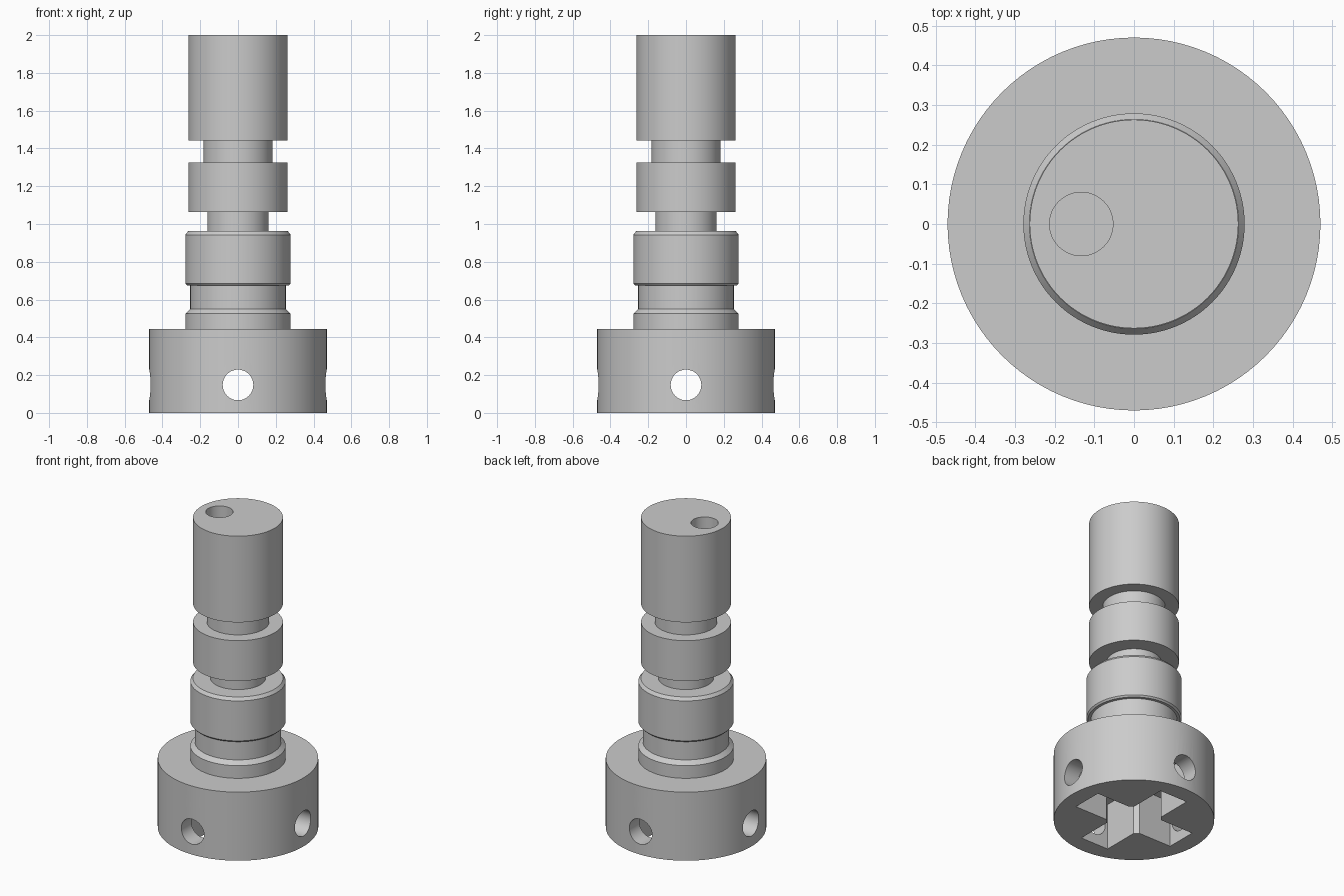
import bpy, bmesh, math
from mathutils import Matrix, Vector

if "Cube" in bpy.data.objects:
    bpy.data.objects.remove(bpy.data.objects["Cube"])

SEG = 96
grey = bpy.data.materials.new("plain grey")
grey.diffuse_color = (0.6, 0.6, 0.6, 1)
grey.use_nodes = True
grey.node_tree.nodes["Principled BSDF"].inputs["Base Color"].default_value = grey.diffuse_color


def make_object(name, bm):
    bmesh.ops.recalc_face_normals(bm, faces=bm.faces)
    mesh = bpy.data.meshes.new(name)
    bm.to_mesh(mesh)
    bm.free()
    mesh.materials.append(grey)
    obj = bpy.data.objects.new(name, mesh)
    bpy.context.collection.objects.link(obj)
    return obj


def lathe(name, profile):
    """Closed solid of revolution from (radius, z) points."""
    bm = bmesh.new()
    rings = []
    for r, z in profile:
        rings.append([bm.verts.new((r * math.cos(2 * math.pi * i / SEG),
                                    r * math.sin(2 * math.pi * i / SEG), z))
                      for i in range(SEG)])
    for a, b in zip(rings, rings[1:]):
        for i in range(SEG):
            j = (i + 1) % SEG
            bm.faces.new((a[i], a[j], b[j], b[i]))
    bm.faces.new(rings[0])
    bm.faces.new(rings[-1])
    return make_object(name, bm)


def cylinder(name, radius, depth, matrix):
    bm = bmesh.new()
    bmesh.ops.create_cone(bm, cap_ends=True, segments=48, radius1=radius,
                          radius2=radius, depth=depth, matrix=matrix)
    return make_object(name, bm)


def prism(name, outline, z0, z1):
    bm = bmesh.new()
    face = bm.faces.new([bm.verts.new((x, y, z0)) for x, y in outline])
    new = bmesh.ops.extrude_face_region(bm, geom=[face])["geom"]
    bmesh.ops.translate(bm, vec=(0, 0, z1 - z0),
                        verts=[v for v in new if isinstance(v, bmesh.types.BMVert)])
    return make_object(name, bm)


# Stepped spindle: wide base, collar, ring, two grooved sections
spindle = lathe("stepped_spindle", [
    (0.47, 0), (0.47, 0.443),
    (0.279, 0.443), (0.279, 0.525), (0.253, 0.55),
    (0.253, 0.675), (0.27, 0.675), (0.279, 0.685), (0.279, 0.943), (0.264, 0.962),
    (0.162, 0.962), (0.162, 1.064),
    (0.263, 1.064), (0.263, 1.325),
    (0.183, 1.325), (0.183, 1.443),
    (0.263, 1.443), (0.263, 2.0)])

# Cross socket outline with relieved inner corners, one arm repeated four times
L, a, b = 0.36, 0.1, 0.125
arm = [(L, -a), (L, a), (b, a), (a, b)]
outline = []
for k in range(4):
    turn = Matrix.Rotation(k * math.pi / 2, 2)
    outline += [tuple(turn @ Vector(p)) for p in arm]

cutters = [
    prism("cross_socket_cutter", outline, -0.1, 0.3),
    # Cross drilled holes through the base
    cylinder("base_hole_x_cutter", 0.081, 1.2,
             Matrix.Translation((0, 0, 0.148)) @ Matrix.Rotation(math.pi / 2, 4, 'Y')),
    cylinder("base_hole_y_cutter", 0.081, 1.2,
             Matrix.Translation((0, 0, 0.148)) @ Matrix.Rotation(math.pi / 2, 4, 'X')),
    # Off-centre blind hole in the top
    cylinder("top_hole_cutter", 0.08, 0.4, Matrix.Translation((-0.133, 0, 2.0))),
]
for c in cutters:
    c.hide_render = True
    mod = spindle.modifiers.new(c.name, 'BOOLEAN')
    mod.operation = 'DIFFERENCE'
    mod.solver = 'EXACT'
    mod.object = c

# Bake the cuts and drop the cutters
bpy.context.view_layer.update()
deps = bpy.context.evaluated_depsgraph_get()
baked = bpy.data.meshes.new_from_object(spindle.evaluated_get(deps))
spindle.modifiers.clear()
spindle.data = baked
baked.materials.clear()
baked.materials.append(grey)
for p in baked.polygons:
    p.material_index = 0
for c in cutters:
    bpy.data.objects.remove(c)

# Smooth round walls, sharp steps
bpy.context.view_layer.objects.active = spindle
spindle.select_set(True)
bpy.ops.object.shade_smooth_by_angle(angle=math.radians(30))
